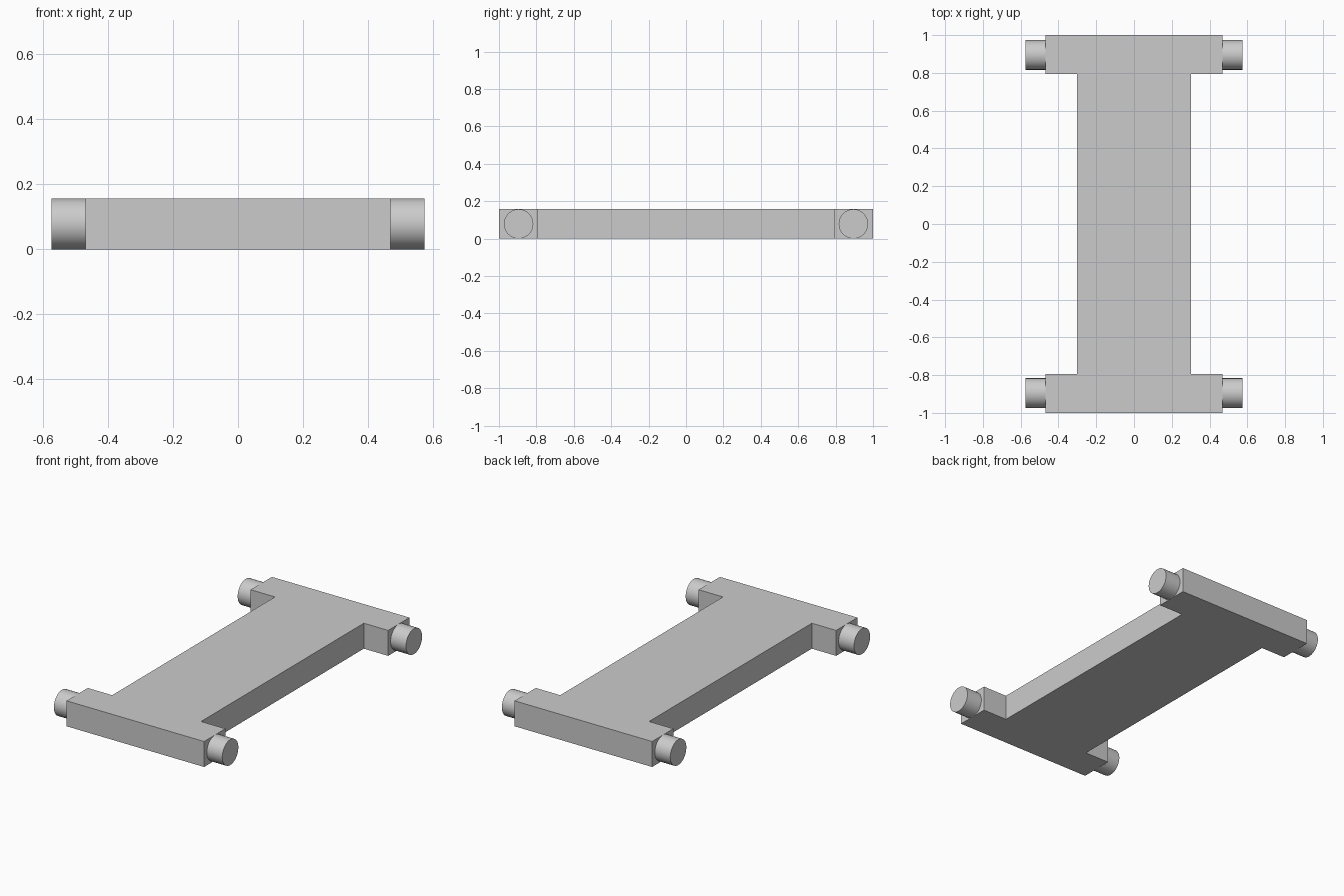
import bpy, bmesh, math
from mathutils import Matrix

if "Cube" in bpy.data.objects:
    bpy.data.objects.remove(bpy.data.objects["Cube"])

H = 0.157          # overall thickness
R = H / 2          # wheel radius

grey = bpy.data.materials.new("light_grey")
grey.diffuse_color = (0.6, 0.6, 0.6, 1)
grey.use_nodes = True
grey.node_tree.nodes["Principled BSDF"].inputs["Base Color"].default_value = grey.diffuse_color


def add_object(name, bm):
    bmesh.ops.recalc_face_normals(bm, faces=bm.faces)
    mesh = bpy.data.meshes.new(name)
    bm.to_mesh(mesh)
    bm.free()
    mesh.materials.append(grey)
    obj = bpy.data.objects.new(name, mesh)
    bpy.context.collection.objects.link(obj)
    return obj


# I-shaped chassis plate: quarter outline mirrored around, then extruded
quarter = [(0.303, 0.793), (0.469, 0.793), (0.469, 1.0)]
right = [(x, -y) for x, y in reversed(quarter)] + quarter
outline = right + [(-x, y) for x, y in reversed(right)]
bm = bmesh.new()
base = bm.faces.new([bm.verts.new((x, y, 0)) for x, y in outline])
top = bmesh.ops.extrude_face_region(bm, geom=[base], use_keep_orig=True)
bmesh.ops.translate(bm, vec=(0, 0, H),
                    verts=[v for v in top["geom"] if isinstance(v, bmesh.types.BMVert)])
add_object("chassis_plate", bm)

# Four wheel stubs on the ends of the cross bars
for y, end in ((-0.895, "front"), (0.895, "back")):
    for side, label in ((-1, "left"), (1, "right")):
        bm = bmesh.new()
        bmesh.ops.create_cone(bm, cap_ends=True, segments=48, radius1=R, radius2=R,
                              depth=0.107,
                              matrix=Matrix.Translation((side * 0.5205, y, R))
                              @ Matrix.Rotation(math.pi / 2, 4, 'Y'))
        wheel = add_object(f"{end}_{label}_wheel", bm)
        bpy.ops.object.select_all(action='DESELECT')
        wheel.select_set(True)
        bpy.context.view_layer.objects.active = wheel
        bpy.ops.object.shade_smooth_by_angle(angle=math.radians(30))
